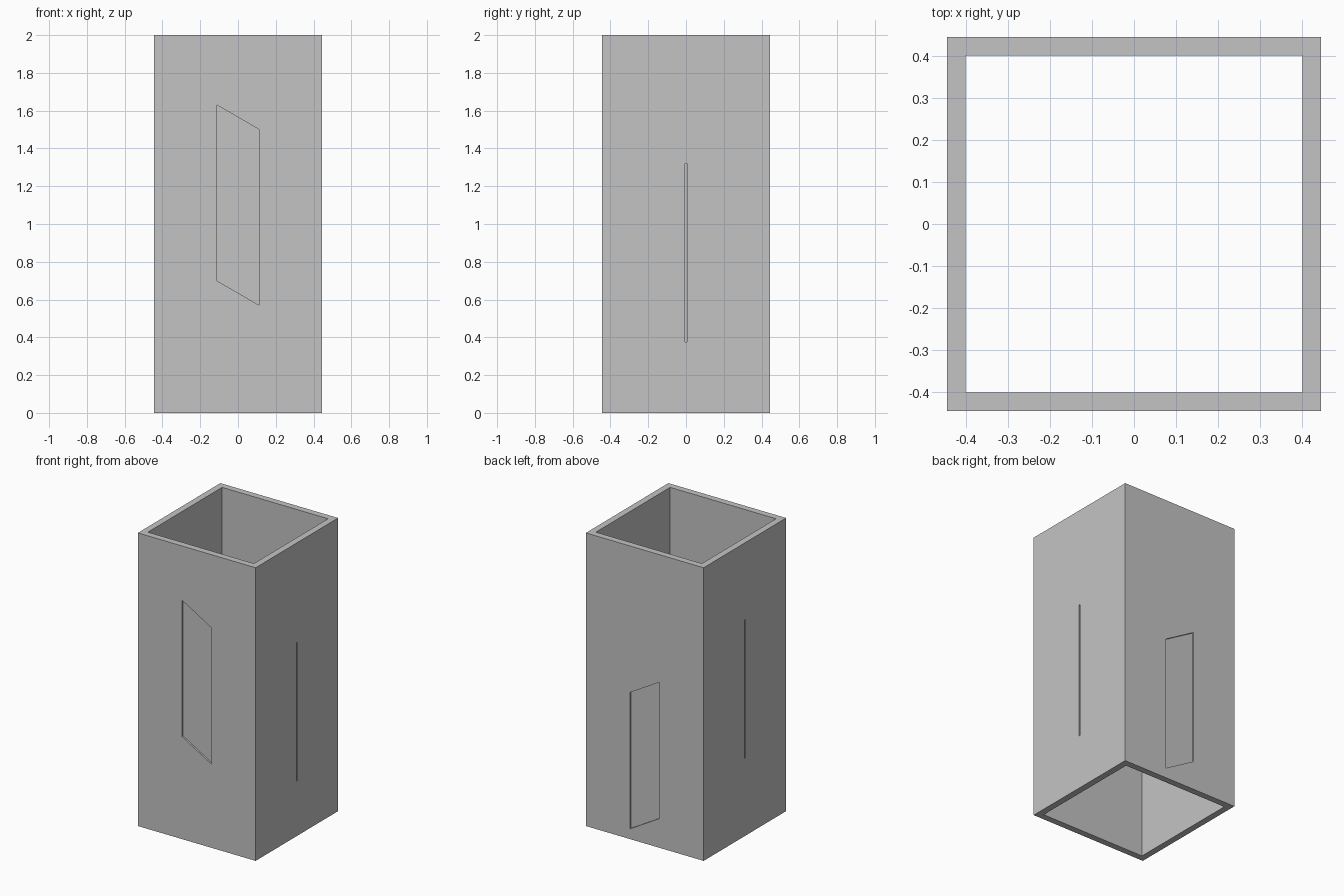
import bpy
import bmesh

cube = bpy.data.objects.get("Cube")
if cube:
    bpy.data.objects.remove(cube, do_unlink=True)

OUTER, INNER, HEIGHT = 0.4445, 0.4, 2.0

grey = bpy.data.materials.new("plain grey")
grey.use_nodes = True
color = (0.55, 0.55, 0.55, 1)
grey.diffuse_color = color
grey.node_tree.nodes["Principled BSDF"].inputs["Base Color"].default_value = color


def prism(name, base, offset):
    """Closed solid made by extruding a polygon along an offset."""
    bm = bmesh.new()
    face = bm.faces.new([bm.verts.new(p) for p in base])
    result = bmesh.ops.extrude_face_region(bm, geom=[face], use_keep_orig=True)
    moved = [g for g in result["geom"] if isinstance(g, bmesh.types.BMVert)]
    bmesh.ops.translate(bm, verts=moved, vec=offset)
    bmesh.ops.recalc_face_normals(bm, faces=bm.faces)
    mesh = bpy.data.meshes.new(name)
    bm.to_mesh(mesh)
    bm.free()
    mesh.materials.append(grey)
    obj = bpy.data.objects.new(name, mesh)
    bpy.context.collection.objects.link(obj)
    return obj


def square(r, z):
    return [(-r, -r, z), (r, -r, z), (r, r, z), (-r, r, z)]


def recess_cutter(name, axis, side, half, low, high, drop, depth):
    """Slanted panel that sinks into one outer face of the tube."""
    outline = [(-half, low + drop), (half, low - drop),
               (half, high - drop), (-half, high + drop)]
    start, length = side * (OUTER - depth), side * (depth + 0.1)
    if axis == "y":
        return prism(name, [(u, start, z) for u, z in outline], (0, length, 0))
    return prism(name, [(start, u, z) for u, z in outline], (length, 0, 0))


# Square tube, open at both ends
tube = prism("square_tube", square(OUTER, 0), (0, 0, HEIGHT))
cutters = [
    prism("bore_cutter", square(INNER, -0.1), (0, 0, HEIGHT + 0.2)),
    # Slanted shallow panels on front and back
    recess_cutter("front_panel_cutter", "y", -1, 0.112, 0.635, 1.565, 0.065, 0.012),
    recess_cutter("back_panel_cutter", "y", 1, 0.112, 0.135, 1.065, 0.065, 0.012),
    # Narrow upright grooves on both sides
    recess_cutter("left_groove_cutter", "x", 1, 0.006, 0.375, 1.32, 0, 0.012),
    recess_cutter("right_groove_cutter", "x", -1, 0.006, 0.53, 1.475, 0, 0.012),
]

# Cut every recess, then drop the cutters
bpy.context.view_layer.objects.active = tube
for cutter in cutters:
    cutter.hide_render = True
    mod = tube.modifiers.new(cutter.name, "BOOLEAN")
    mod.operation = "DIFFERENCE"
    mod.solver = "EXACT"
    mod.object = cutter
    bpy.ops.object.modifier_apply(modifier=mod.name)
    bpy.data.objects.remove(cutter, do_unlink=True)
